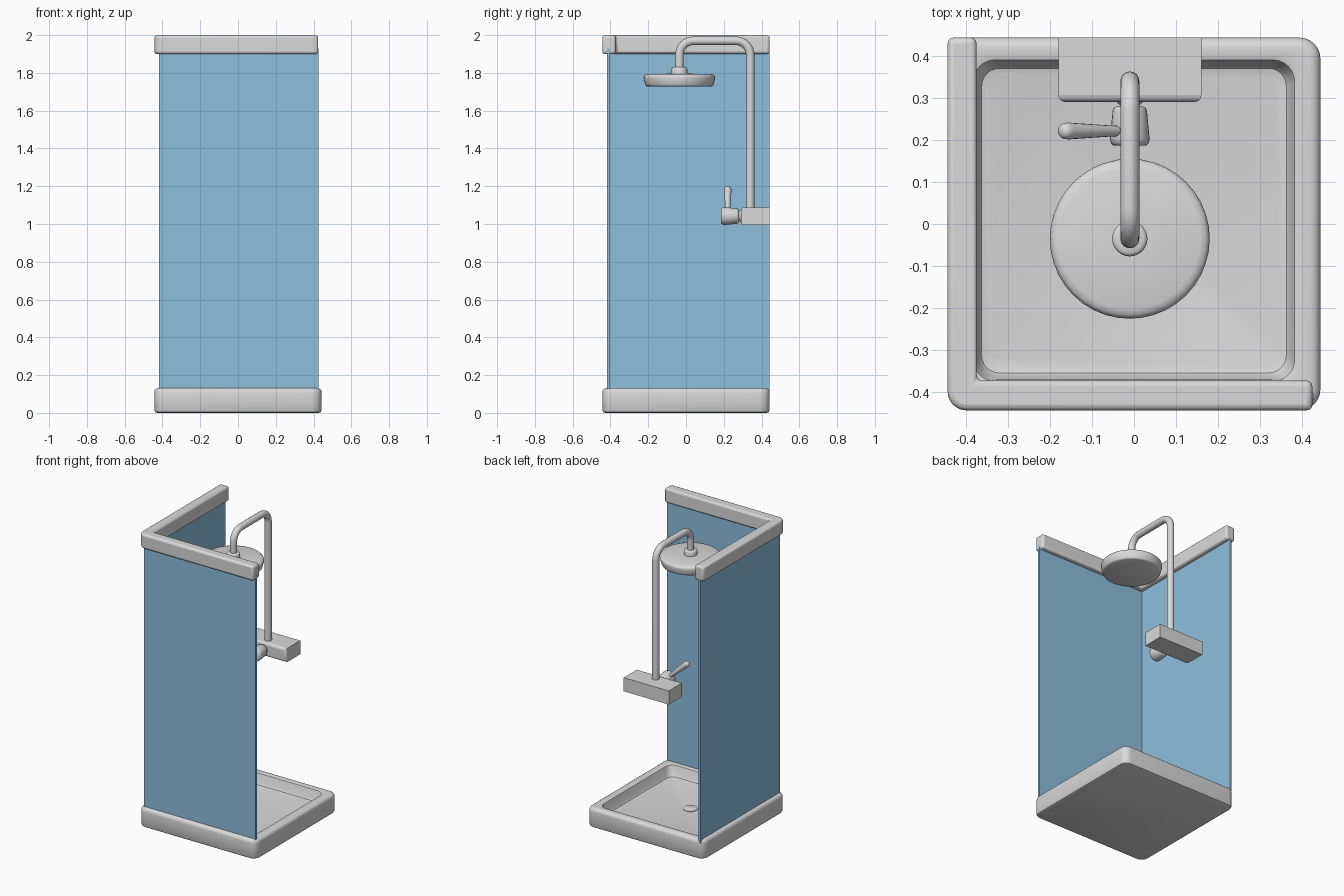
import bpy, bmesh, math
from mathutils import Vector

if "Cube" in bpy.data.objects:
    bpy.data.objects.remove(bpy.data.objects["Cube"])


def material(name, rgb):
    m = bpy.data.materials.new(name)
    m.diffuse_color = (*rgb, 1)
    m.use_nodes = True
    m.node_tree.nodes["Principled BSDF"].inputs["Base Color"].default_value = m.diffuse_color
    return m


GREY = material("light_grey", (0.70, 0.70, 0.70))
BLUE = material("glass_blue", (0.27, 0.52, 0.72))


def finish(bm, name, mat, bevel=0, segments=3, angle=35):
    bmesh.ops.recalc_face_normals(bm, faces=bm.faces[:])
    me = bpy.data.meshes.new(name)
    bm.to_mesh(me)
    bm.free()
    ob = bpy.data.objects.new(name, me)
    bpy.context.collection.objects.link(ob)
    me.materials.append(mat)
    if bevel:
        mod = ob.modifiers.new("bevel", 'BEVEL')
        mod.width, mod.segments = bevel, segments
        mod.limit_method, mod.angle_limit = 'ANGLE', math.radians(40)
    bpy.ops.object.select_all(action='DESELECT')
    bpy.context.view_layer.objects.active = ob
    ob.select_set(True)
    bpy.ops.object.shade_smooth_by_angle(angle=math.radians(angle))
    return ob


def loft(rings, name, mat, angle=35):
    """Skin equal-length closed rings and cap both ends."""
    bm = bmesh.new()
    vs = [[bm.verts.new(p) for p in r] for r in rings]
    n = len(vs[0])
    for a, b in zip(vs, vs[1:]):
        for i in range(n):
            bm.faces.new((a[i], a[(i + 1) % n], b[(i + 1) % n], b[i]))
    bm.faces.new(vs[0])
    bm.faces.new(vs[-1])
    return finish(bm, name, mat, angle=angle)


def box(name, mat, lo, hi, bevel=0):
    bm = bmesh.new()
    bmesh.ops.create_cube(bm, size=1)
    for v in bm.verts:
        v.co = [(a + b) / 2 + c * (b - a) for a, b, c in zip(lo, hi, v.co)]
    return finish(bm, name, mat, bevel)


def turned(name, mat, origin, axis, profile, n=32):
    """Round part: profile is a list of (radius, distance along axis)."""
    q = Vector(axis).to_track_quat('Z', 'Y')
    rings = [[Vector(origin) + q @ Vector((r * math.cos(t), r * math.sin(t), h))
              for t in (2 * math.pi * i / n for i in range(n))] for r, h in profile]
    return loft(rings, name, mat, angle=50)


def rounded_rect(x0, x1, y0, y1, r, z, k=6):
    pts = []
    for cx, cy, a0 in ((x1 - r, y1 - r, 0), (x0 + r, y1 - r, 90),
                       (x0 + r, y0 + r, 180), (x1 - r, y0 + r, 270)):
        for i in range(k + 1):
            a = math.radians(a0 + 90 * i / k)
            pts.append((cx + r * math.cos(a), cy + r * math.sin(a), z))
    return pts


# Tray: outer shell, rolled rim, sunken floor
def outer(d, z):
    return rounded_rect(-.443 + d, .443 - d, -.443 + d, .443 - d, .05 - d, z)


def inner(d, z):
    return rounded_rect(-.378 + d, .378 - d, -.37 + d, .386 - d, .05 - d / 2, z)


tray = [outer(.016, 0), outer(.005, .004), outer(0, .014), outer(0, .108)]
tray += [outer(.024 * (1 - math.cos(t)), .108 + .024 * math.sin(t))
         for t in (math.radians(a) for a in (22, 45, 68, 90))]
tray += [inner(-.012, .132), inner(-.004, .129), inner(0, .12),
         inner(.008, .072), inner(.016, .06), inner(.03, .056)]
loft(tray, "shower_tray", GREY)

# Drain cover
CX, CY = -.01, -.035
turned("drain_cover", GREY, (CX, CY, .05), (0, 0, 1),
       [(.045, 0), (.045, .010), (.038, .014)], 24)

# L-shaped top rail with rounded outer corner
r = .045
plan = [(.424, -.443), (.424, -.372), (-.374, -.372), (-.374, .443), (-.443, .443)]
plan += [(-.443 + r - r * math.cos(t), -.443 + r - r * math.sin(t))
         for t in (math.radians(15 * i) for i in range(7))]
bm = bmesh.new()
face = bm.faces.new([bm.verts.new((x, y, 1.9)) for x, y in plan])
ext = bmesh.ops.extrude_face_region(bm, geom=[face])
bmesh.ops.translate(bm, vec=(0, 0, .1),
                    verts=[g for g in ext["geom"] if isinstance(g, bmesh.types.BMVert)])
finish(bm, "top_rail", GREY, bevel=.014)

# Glass panels on front and left
box("front_glass", BLUE, (-.418, -.418, .11), (.426, -.403, 1.93))
box("left_glass", BLUE, (-.418, -.418, .11), (-.403, .442, 1.93))

# Mixer body on the back side
box("mixer_body", GREY, (-.18, .29, .995), (.16, .443, 1.088))
body = bpy.context.object
bm = bmesh.new()
bm.from_mesh(body.data)
edges = [e for e in bm.edges if any(v.co.y < .3 for v in e.verts)
         and all(v.co.y < .3 for v in e.verts)]
bmesh.ops.bevel(bm, geom=edges, offset=.016, segments=3, profile=.5, affect='EDGES')
bm.to_mesh(body.data)
bm.free()
bpy.ops.object.shade_smooth_by_angle(angle=math.radians(40))

# Tap knob, neck and lever
turned("tap_neck", GREY, (CX, .295, 1.042), (0, -1, 0),
       [(.036, 0), (.022, .014), (.022, .022), (.034, .034)], 20)
turned("tap_knob", GREY, (CX, .28, 1.042), (0, -1, 0),
       [(.030, 0), (.038, .004), (.041, .012), (.047, .078), (.045, .088), (.038, .094)], 24)
start, end = Vector((-.03, .221, 1.062)), Vector((-.165, .221, 1.186))
L = (end - start).length
turned("tap_lever", GREY, start, end - start,
       [(.012, 0), (.014, L * .3), (.020, L - .012), (.019, L), (.014, L + .009), (.005, L + .012)], 16)

# Riser pipe: up, over and down to the head
path = [(.34, 1.07)]
rb = .075
path += [(.34 - rb + rb * math.cos(t), 1.970 - rb + rb * math.sin(t))
         for t in (math.radians(11.25 * i) for i in range(9))]
path += [(CY + rb - rb * math.sin(t), 1.970 - rb + rb * math.cos(t))
         for t in (math.radians(11.25 * i) for i in range(9))]
path += [(CY, 1.80)]
P = [Vector((CX, y, z)) for y, z in path]
rings = []
for i, p in enumerate(P):
    d = (P[min(i + 1, len(P) - 1)] - P[max(i - 1, 0)]).normalized()
    if i in (0, 1, len(P) - 2, len(P) - 1):
        d = Vector((0, 0, 1 if i < 2 else -1))
    side, up = Vector((1, 0, 0)), d.cross(Vector((1, 0, 0)))
    rings.append([p + .0225 * (side * math.cos(t) + up * math.sin(t))
                  for t in (2 * math.pi * k / 16 for k in range(16))])
loft(rings, "riser_pipe", GREY, angle=50)

# Shower head and collar
turned("head_collar", GREY, (CX, CY, 1.785), (0, 0, 1),
       [(.042, 0), (.042, .036), (.039, .042), (.032, .045)], 24)
turned("shower_head", GREY, (CX, CY, 1.728), (0, 0, 1),
       [(.170, 0), (.177, .003), (.181, .010), (.190, .046), (.188, .055), (.181, .062),
        (.168, .066), (.04, .068)], 40)
